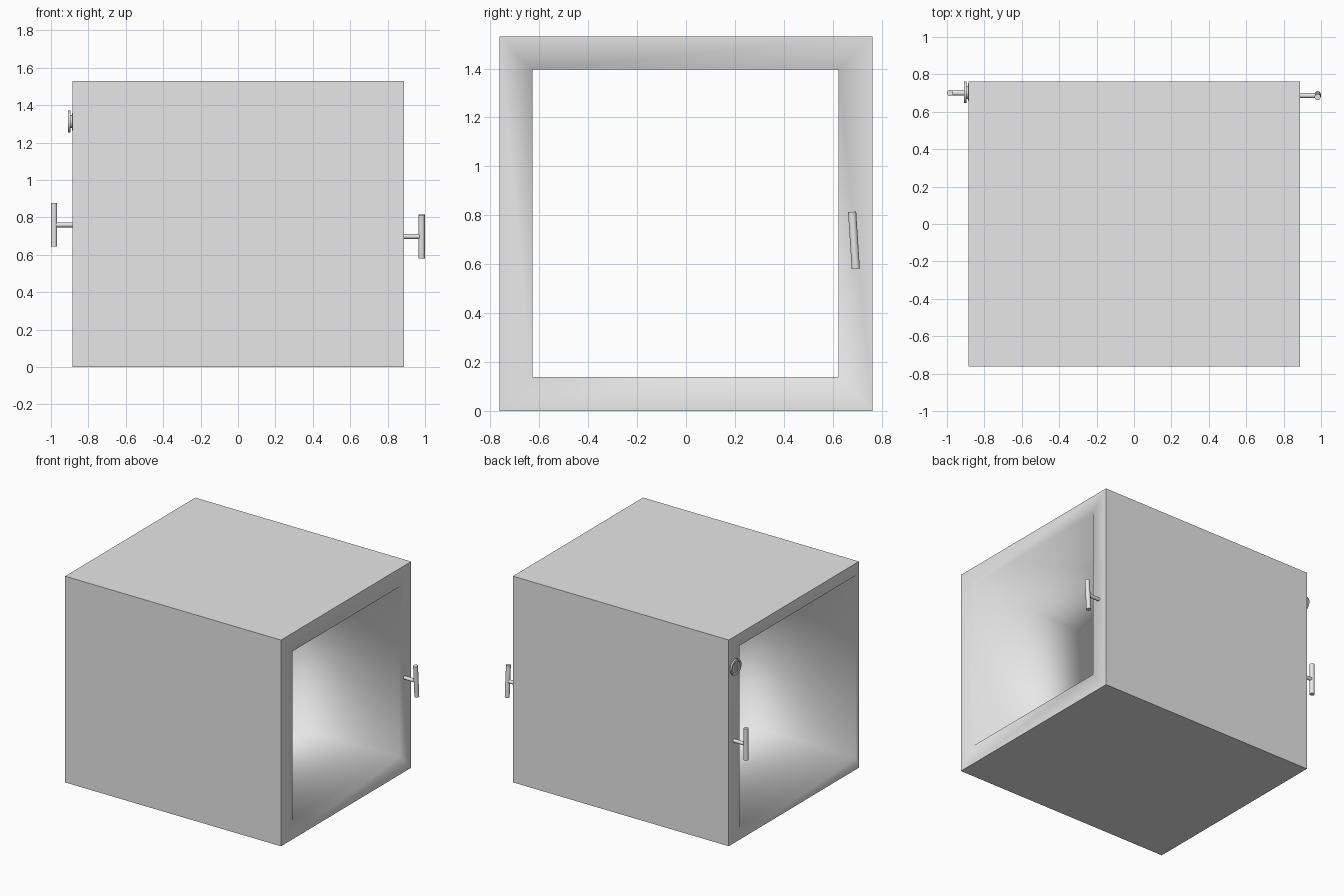
import bpy, bmesh, math
from mathutils import Vector

if "Cube" in bpy.data.objects:
    bpy.data.objects.remove(bpy.data.objects["Cube"])

grey = bpy.data.materials.new("light_grey")
grey.diffuse_color = (0.8, 0.8, 0.8, 1)
grey.use_nodes = True
grey.node_tree.nodes["Principled BSDF"].inputs["Base Color"].default_value = grey.diffuse_color


def finish(name, bm):
    bmesh.ops.recalc_face_normals(bm, faces=bm.faces)
    me = bpy.data.meshes.new(name)
    bm.to_mesh(me)
    bm.free()
    me.materials.append(grey)
    ob = bpy.data.objects.new(name, me)
    bpy.context.collection.objects.link(ob)
    return ob


def smooth(ob):
    bpy.ops.object.select_all(action='DESELECT')
    ob.select_set(True)
    bpy.context.view_layer.objects.active = ob
    bpy.ops.object.shade_smooth_by_angle(angle=math.radians(40))


def rod(name, a, b, r):
    a, b = Vector(a), Vector(b)
    d = b - a
    bpy.ops.mesh.primitive_cylinder_add(vertices=24, radius=r, depth=d.length, location=(a + b) / 2)
    ob = bpy.context.object
    ob.name = name
    ob.rotation_euler = d.to_track_quat('Z', 'Y').to_euler()
    ob.data.materials.append(grey)
    smooth(ob)
    return ob


# Hollow body: outer box with a tapered through opening
def rect(bm, x, y0, y1, z0, z1):
    return [bm.verts.new((x, y, z)) for y, z in ((y0, z0), (y1, z0), (y1, z1), (y0, z1))]


bm = bmesh.new()
loops = [rect(bm, -0.885, -0.763, 0.763, 0, 1.53),
         rect(bm, 0.887, -0.763, 0.763, 0, 1.53),
         rect(bm, 0.887, -0.628, 0.624, 0.139, 1.395),
         rect(bm, -0.885, -0.73, 0.635, 0.09, 1.44)]
for k in range(4):
    a, b = loops[k], loops[(k + 1) % 4]
    for i in range(4):
        j = (i + 1) % 4
        f = bm.faces.new((a[i], a[j], b[j], b[i]))
        f.smooth = k > 0          # rims and inside are smooth, outside is flat
outer = set(loops[0] + loops[1])
for e in bm.edges:
    if all(v in outer for v in e.verts):
        e.smooth = False
finish("hollow_body", bm)

# Pull handles on both open ends
rod("left_handle_stem", (-0.88, 0.70, 0.76), (-0.985, 0.70, 0.76), 0.013)
rod("left_handle_bar", (-0.983, 0.70, 0.645), (-0.983, 0.70, 0.878), 0.0165)
rod("right_handle_stem", (0.88, 0.687, 0.698), (0.982, 0.687, 0.698), 0.013)
rod("right_handle_bar", (0.982, 0.694, 0.581), (0.982, 0.679, 0.814), 0.0165)

# Round latch turned around the x axis
profile = [(-0.88, 0.047), (-0.888, 0.047), (-0.888, 0.035), (-0.896, 0.035),
           (-0.896, 0.058), (-0.908, 0.058), (-0.908, 0.045), (-0.902, 0.045)]
N = 32
bm = bmesh.new()
rings = [[bm.verts.new((x, 0.704 + r * math.cos(2 * math.pi * i / N),
                        1.312 + r * math.sin(2 * math.pi * i / N))) for i in range(N)]
         for x, r in profile]
for a, b in zip(rings, rings[1:]):
    for i in range(N):
        j = (i + 1) % N
        bm.faces.new((a[i], a[j], b[j], b[i]))
bm.faces.new(rings[0])
bm.faces.new(rings[-1])
smooth(finish("round_latch", bm))

# Thumb turn across the latch
bpy.ops.mesh.primitive_cube_add(size=1, location=(-0.905, 0.704, 1.312))
turn = bpy.context.object
turn.name = "latch_thumb_turn"
turn.scale = (0.01, 0.014, 0.085)
turn.data.materials.append(grey)
